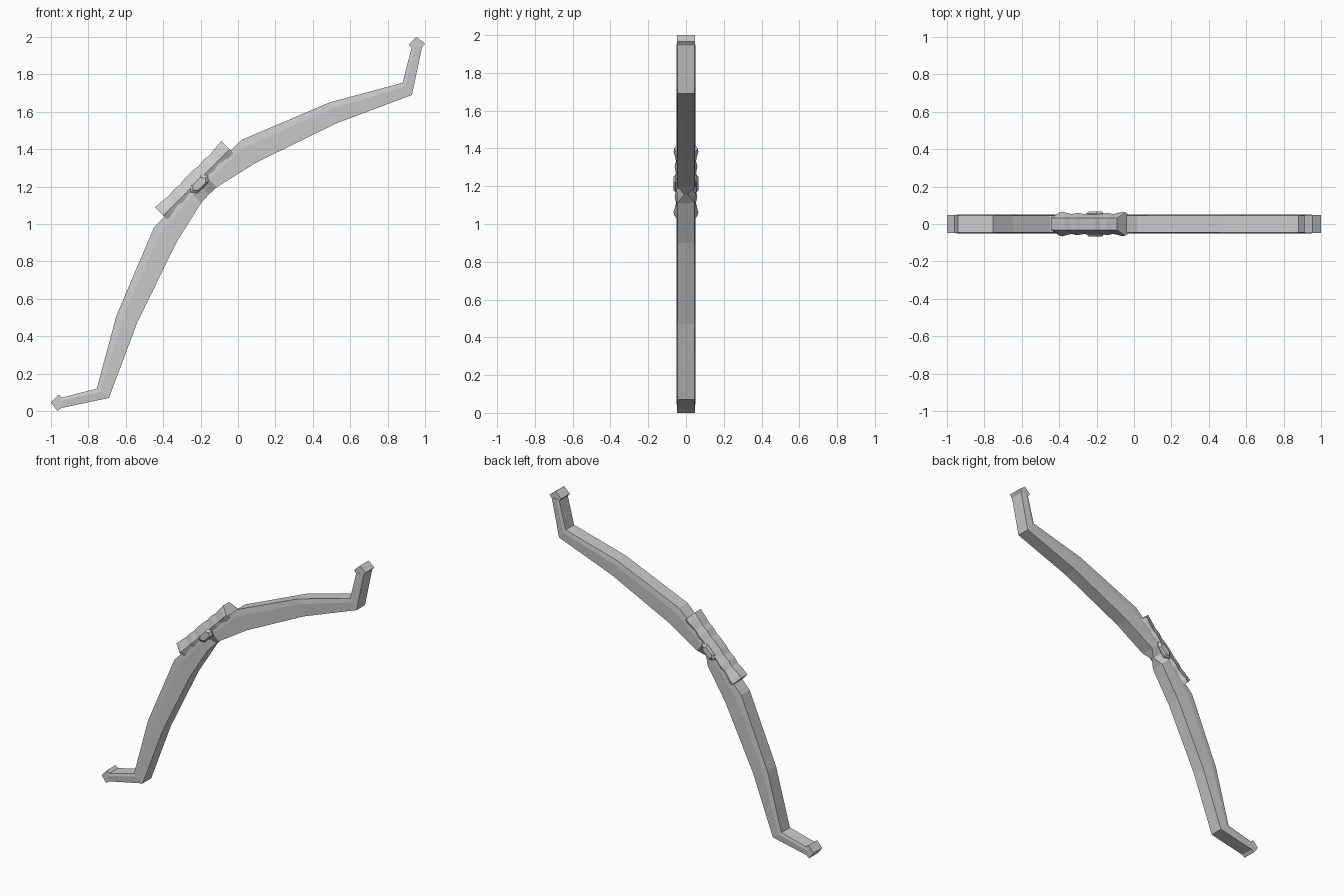
import bpy, bmesh
from mathutils import Vector

if "Cube" in bpy.data.objects:
    bpy.data.objects.remove(bpy.data.objects["Cube"])

S = 2 ** -0.5


def mirror(p):
    """Reflect an (x, z) point across the bow's diagonal symmetry line."""
    return (1 - p[1], 1 - p[0])


def diag(u, v):
    """Point from distance along the grip (u) and outward from it (v)."""
    return ((u - v) * S, 1 + (u + v) * S)


def loft(name, rings):
    """Skin a closed tube through equal-sized rings of 3D points."""
    bm = bmesh.new()
    rows = [[bm.verts.new(p) for p in ring] for ring in rings]
    n = len(rows[0])
    for a, b in zip(rows, rows[1:]):
        for i in range(n):
            j = (i + 1) % n
            bm.faces.new((a[i], a[j], b[j], b[i]))
    bm.faces.new(rows[0])
    bm.faces.new(rows[-1][::-1])
    bmesh.ops.recalc_face_normals(bm, faces=bm.faces[:])
    me = bpy.data.meshes.new(name)
    bm.to_mesh(me)
    bm.free()
    ob = bpy.data.objects.new(name, me)
    bpy.context.collection.objects.link(ob)
    return ob


# Bow limbs: outer and inner edge points of the upper half, mirrored below
upper = [(diag(0.06, 0.31), diag(0.06, 0.219)),
         ((0.02, 1.45), (0.10, 1.33)),
         ((0.49, 1.65), (0.53, 1.54)),
         ((0.88, 1.755), (0.93, 1.69)),
         ((0.93, 1.95), (0.985, 1.95))]
middle = (diag(0, 0.31), diag(0, 0.222))
lower = [(mirror(o), mirror(i)) for o, i in reversed(upper)]


def limb_ring(outer, inner, inner_half):
    o, i = Vector(outer), Vector(inner)
    c = o.lerp(i, 0.3)
    return [(o.x, -0.046, o.y), (o.x, 0.046, o.y), (c.x, 0.05, c.y),
            (i.x, inner_half, i.y), (i.x, -inner_half, i.y), (c.x, -0.05, c.y)]


loft("bow_limbs", [limb_ring(o, i, 0.046) for o, i in lower]
     + [limb_ring(*middle, 0.008)]
     + [limb_ring(o, i, 0.046) for o, i in upper])

# Pointed string nocks at both tips
nock = [(0.955, 2.0), (0.912, 1.96), (0.93, 1.938), (0.978, 1.938), (1.0, 1.965)]
for name, pts in (("upper_nock", nock), ("lower_nock", [mirror(p) for p in nock])):
    loft(name, [[(x, y, z) for x, z in pts] for y in (-0.047, 0.047)])

# Wrapped grip: hexagonal rings swelling and narrowing along its length
half = [(0.028, 0.97, 0.056), (0.07, 0.88, 0.054), (0.115, 0.97, 0.060),
        (0.155, 0.87, 0.053), (0.195, 0.97, 0.059), (0.225, 1.0, 0.066),
        (0.25, 1.03, 0.062)]
stations = [(-u, s, y) for u, s, y in reversed(half)] + half
rings = []
for u, s, y in stations:
    ring = []
    for v, w in ((0.06 * s, -0.032), (0.06 * s, 0.032), (0, y),
                 (-0.06 * s, 0.032), (-0.06 * s, -0.032), (0, -y)):
        x, z = diag(u, 0.315 + v)
        ring.append((x, w, z))
    rings.append(ring)
loft("wrapped_grip", rings)

# Small faceted studs on both sides of the grip
outline = [(-0.065, 0), (-0.04, 0.028), (0.04, 0.028),
           (0.065, 0), (0.04, -0.028), (-0.04, -0.028)]
for name, side in (("front_stud", -1), ("back_stud", 1)):
    rings = []
    for y, k in ((0.03, 1.0), (0.055, 1.0), (0.067, 0.7)):
        pts = [diag(u * k + 0.005, 0.298 + v * k) for u, v in outline]
        rings.append([(x, side * y, z) for x, z in pts])
    loft(name, rings)
